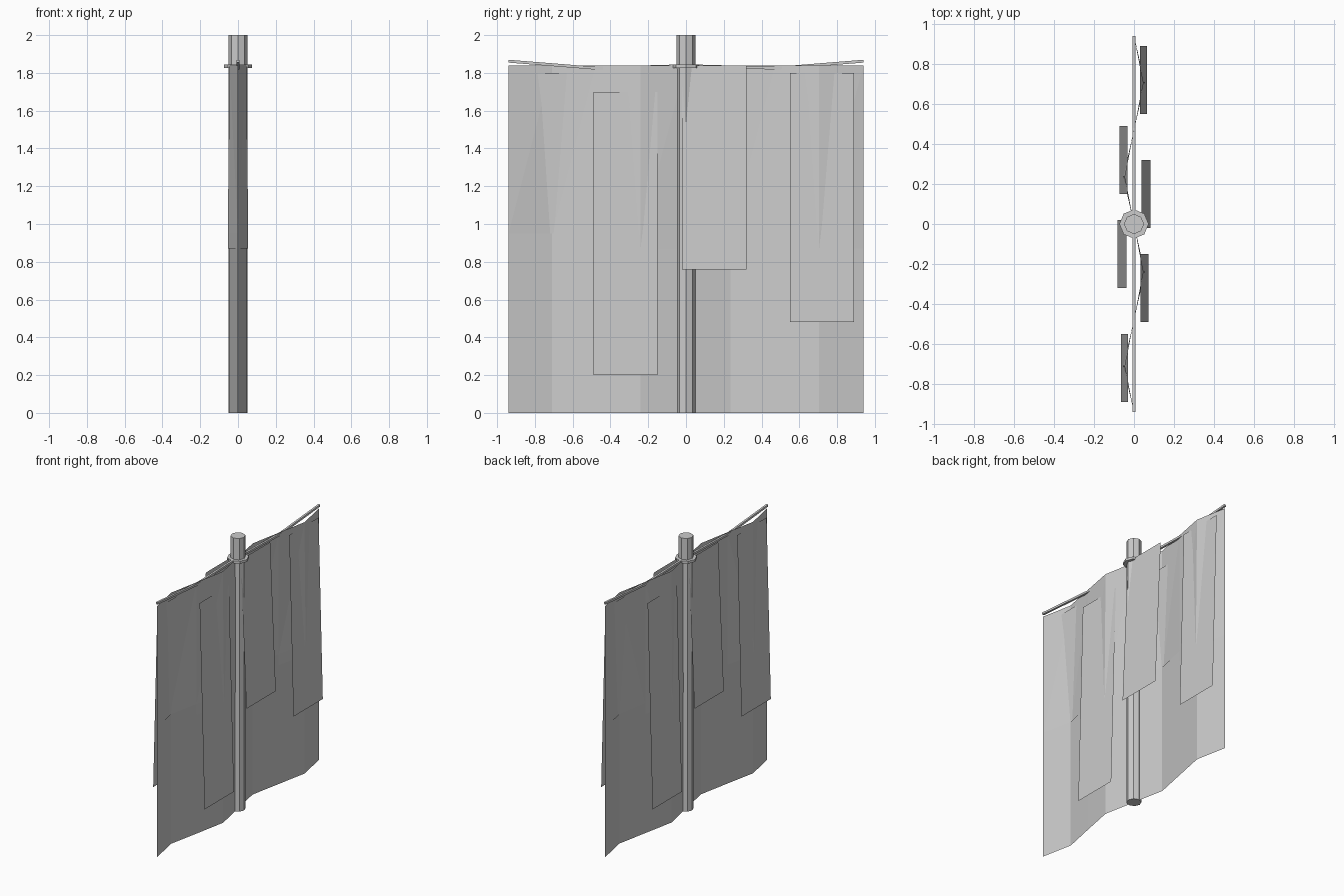
import bpy, bmesh, math

if "Cube" in bpy.data.objects:
    bpy.data.objects.remove(bpy.data.objects["Cube"])

def make(name, verts, faces):
    me = bpy.data.meshes.new(name)
    me.from_pydata(verts, [], faces)
    bm = bmesh.new()
    bm.from_mesh(me)
    bmesh.ops.recalc_face_normals(bm, faces=bm.faces)
    bm.to_mesh(me)
    bm.free()
    ob = bpy.data.objects.new(name, me)
    bpy.context.collection.objects.link(ob)
    return ob

def octagon(name, r, z0, z1):
    bpy.ops.mesh.primitive_cylinder_add(vertices=8, radius=r, depth=z1 - z0,
                                        location=(0, 0, (z0 + z1) / 2))
    bpy.context.object.name = name

# Pole and collar
octagon("pole", 0.05, 0, 2)
octagon("collar", 0.073, 1.826, 1.844)

# Crossbar: square section that sags, then rises to its ends
h = 0.0075
path = [(-0.94, 1.862), (-0.48, 1.825), (0, 1.838), (0.48, 1.825), (0.94, 1.862)]
verts = [(sx * h, y, z + sz * h) for y, z in path
         for sx, sz in ((-1, -1), (1, -1), (1, 1), (-1, 1))]
faces = [(4*i + j, 4*i + (j + 1) % 4, 4*i + 4 + (j + 1) % 4, 4*i + 4 + j)
         for i in range(4) for j in range(4)]
make("crossbar", verts, faces + [(0, 1, 2, 3), (16, 17, 18, 19)])

# Folded cloth: zigzag sheets overlapping at a seam
def cloth(name, rows):
    folds = [0, -1, 0, 1, 0]
    cols = [(-y, -f) for y, f in zip((0.94, 0.71, 0.48, 0.24), (0, 1, 0, -1))]
    cols += [(0.235 * i, f) for i, f in enumerate(folds)]
    verts = [(amp * f, y, z) for z, amp in rows for y, f in cols]
    n = len(cols)
    faces = []
    for r in range(len(rows) - 1):
        for i in range(n - 1):
            a = r * n + i
            faces += [(a, a + 1, a + n + 1), (a, a + n + 1, a + n)]
    make(name, verts, faces)

cloth("lower_cloth", [(0, 0.047), (0.95, 0.047)])
cloth("upper_cloth", [(0.87, 0.054), (0.95, 0.054), (1.84, 0.045)])

# Hanging strips, repeated on the far side by a half turn
strips = [(-0.49, -0.15, 0.20, 1.70, 0.072, 0.032),
          (-0.02, 0.32, 0.76, 1.84, 0.082, 0.037),
          (0.55, 0.89, 0.48, 1.80, 0.064, 0.030)]
for side, s in (("right", 1), ("left", -1)):
    for i, (y0, y1, z0, z1, xb, xt) in enumerate(strips):
        make(f"{side}_strip_{i + 1}",
             [(s * xb, s * y0, z0), (s * xb, s * y1, z0),
              (s * xt, s * y1, z1), (s * xt, s * y0, z1)], [(0, 1, 2, 3)])
